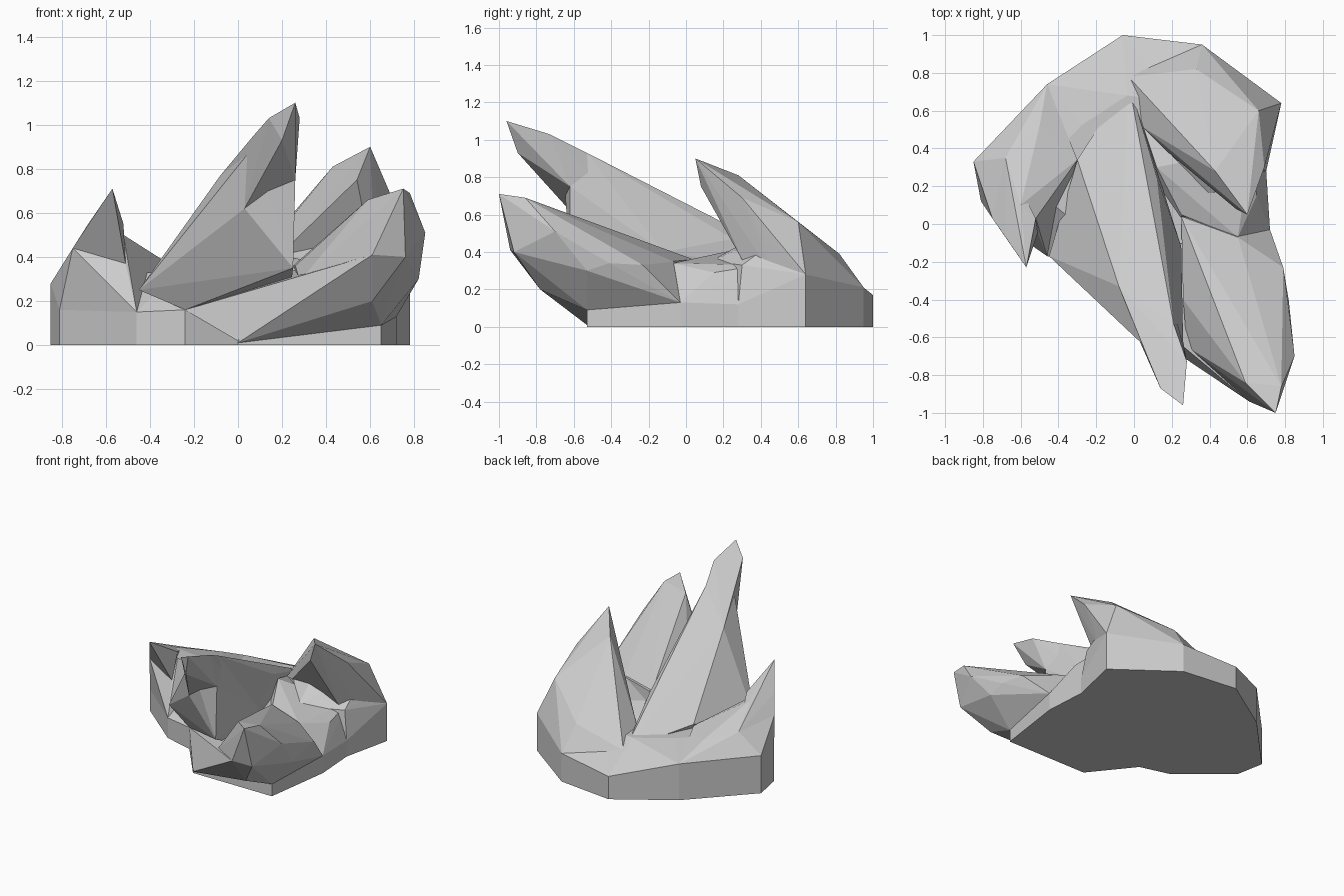
import bpy, bmesh


def make_object(name, bm):
    bmesh.ops.recalc_face_normals(bm, faces=bm.faces[:])
    mesh = bpy.data.meshes.new(name)
    bm.to_mesh(mesh)
    bm.free()
    obj = bpy.data.objects.new(name, mesh)
    bpy.context.collection.objects.link(obj)
    return obj


def shard(name, points):
    """Faceted crystal: convex hull around a few corner points."""
    bm = bmesh.new()
    for p in points:
        bm.verts.new(p)
    res = bmesh.ops.convex_hull(bm, input=bm.verts[:])
    junk = {v for v in res["geom_interior"] + res["geom_unused"]
            if isinstance(v, bmesh.types.BMVert) and v.is_valid}
    bmesh.ops.delete(bm, geom=list(junk), context='VERTS')
    return make_object(name, bm)


def slab(name, outline, centre, inset, height):
    """Upright wall of uneven height, capped by a sloping ring and flat top."""
    bm = bmesh.new()
    cx, cy = centre
    low = [bm.verts.new((x, y, 0)) for x, y, z in outline]
    rim = [bm.verts.new((x, y, z)) for x, y, z in outline]
    top = [bm.verts.new((cx + (x - cx) * inset, cy + (y - cy) * inset, height))
           for x, y, z in outline]
    n = len(outline)
    for a, b in ((low, rim), (rim, top)):
        for i in range(n):
            j = (i + 1) % n
            bm.faces.new((a[i], a[j], b[j], b[i]))
    mid = bm.verts.new((cx, cy, height))
    for i in range(n):
        bm.faces.new((top[i], top[(i + 1) % n], mid))
    bm.faces.new(low[::-1])
    bmesh.ops.triangulate(bm, faces=[f for f in bm.faces if len(f.verts) == 4])
    return make_object(name, bm)


# rock base: footprint corners with wall height
slab("rock_base", [
    (0, -.53, .02), (.65, -.53, .09), (.72, -.03, .13), (.70, .28, .12),
    (.78, .64, .28), (.36, .95, .21), (-.06, 1.0, .17), (-.46, .74, .27),
    (-.85, .33, .28), (-.81, .12, .16), (-.46, -.17, .15), (-.24, -.23, .16)],
    (0, .2), .6, .33)

# tall central spike: overhanging tip, then the sloping body behind it
shard("central_spike_tip", [
    (.26, -.96, 1.10), (.14, -.87, 1.03), (.28, -.73, 1.03), (.20, -.90, .93),
    (.07, -.70, .95), (.21, -.53, .93), (.26, -.62, .75), (.03, -.62, .62),
    (-.08, -.33, .77), (.20, -.40, .70)])
shard("central_spike_body", [
    (.26, -.62, .75), (.03, -.62, .62), (.25, -.62, .35), (.07, -.66, .90),
    (.21, -.53, .93), (-.08, -.33, .77), (-.08, -.50, .58), (-.02, -.55, .64),
    (-.45, -.17, .25), (-.24, -.23, .16), (-.30, .34, .37), (-.03, .76, .27),
    (.12, .25, .47), (.25, -.12, .40), (.22, -.10, .10)])

# right rear spike and the shoulder under it
shard("right_spike", [
    (.60, .05, .90), (.54, .08, .75), (.43, .28, .81), (.34, .51, .60),
    (.69, .30, .69), (.71, .41, .50), (.66, .60, .56), (.33, .82, .39),
    (.78, .64, .28), (.36, .95, .21), (-.03, .78, .27), (.05, .51, .34),
    (.18, .38, .40), (.28, .40, .55), (.62, .31, .34), (.70, .48, .25)])
shard("right_shoulder", [
    (.70, .28, .12), (.67, .30, .33), (.71, .48, .35), (.66, .60, .55),
    (.78, .64, .28), (.36, .90, .22), (-.03, .78, .27), (.05, .51, .34),
    (.34, .51, .56), (.20, .37, .41), (.40, .13, .35)])

# left spike: overhanging tip and its broad shoulder
shard("left_spike_tip", [
    (-.57, -.23, .71), (-.52, .03, .55), (-.54, -.10, .57), (-.60, .10, .54),
    (-.68, -.07, .55), (-.75, .03, .44), (-.51, -.05, .37), (-.68, .35, .42)])
shard("left_spike_shoulder", [
    (-.75, .03, .44), (-.51, -.05, .37), (-.52, .03, .50), (-.60, .10, .54),
    (-.85, .33, .28), (-.81, .12, .16), (-.68, .35, .42), (-.50, .52, .37),
    (-.46, .74, .27), (-.30, .34, .36), (-.46, -.17, .15)])

# low front right spike and the apron at its foot
shard("front_right_spike", [
    (.75, -1.0, .71), (.78, -.86, .69), (.85, -.70, .51), (.82, -.53, .30),
    (.82, -.41, .34), (.79, -.23, .33), (.61, -.94, .41), (.76, -.92, .40),
    (.61, -.78, .20), (.59, -.84, .66), (.55, -.72, .61), (.57, -.45, .48),
    (.28, -.65, .29), (.26, -.40, .36), (.25, .04, .36), (.55, -.07, .35),
    (.65, -.53, .09), (.72, -.03, .13)])
shard("front_apron", [
    (-.24, -.23, .16), (0, -.53, .01), (.20, -.60, .27), (.25, -.10, .34),
    (.65, -.53, .09), (.61, -.78, .20), (.61, -.94, .41)])

# saddle joining the spikes on the right side
shard("right_saddle", [
    (.25, .05, .35), (.40, .13, .36), (.55, -.07, .34), (.12, .30, .42),
    (.05, .51, .34), (.65, .15, .29), (.72, -.03, .13), (.70, .28, .12),
    (.62, .40, .33), (.20, -.10, .10)])
